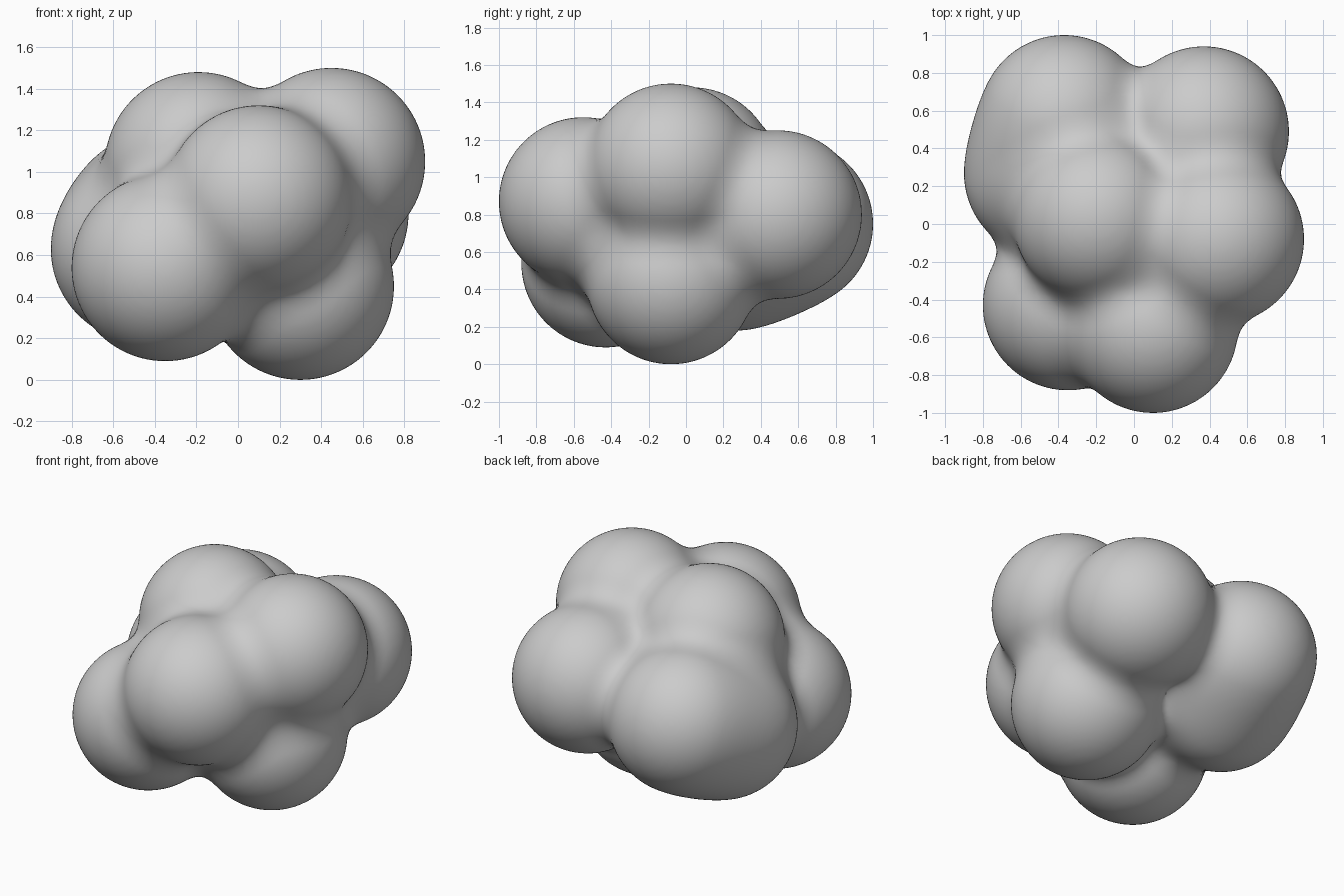
import bpy, bmesh
from mathutils import Vector, Matrix

if "Cube" in bpy.data.objects:
    bpy.data.objects.remove(bpy.data.objects["Cube"])

R = 0.45        # every lobe has the same radius
BLEND = 0.15    # width of the soft fillet between lobes
LOBES = [Vector(c) for c in (
    (0.10, -0.55, 0.87),    # front
    (-0.35, -0.43, 0.54),   # front left
    (0.45, -0.08, 1.05),    # upper right
    (0.30, -0.08, 0.45),    # bottom
    (-0.19, 0.03, 1.03),    # upper left
    (0.37, 0.49, 0.80),     # back right
    (-0.37, 0.55, 0.75),    # back left
    (-0.45, 0.27, 0.63),    # left
)]


def blended_distance(p):
    """Smooth-union distance to all lobes, with its gradient."""
    dist, grad = None, None
    for c in LOBES:
        v = p - c
        length = v.length
        d, g = length - R, v / max(length, 1e-6)
        if dist is None:
            dist, grad = d, g
            continue
        h = min(max(0.5 + 0.5 * (d - dist) / BLEND, 0.0), 1.0)
        dist = d + (dist - d) * h - BLEND * h * (1 - h)
        grad = g.lerp(grad, h)
    return dist, grad


def settle(bm, steps):
    """Pull vertices onto the blended surface."""
    for v in bm.verts:
        for _ in range(steps):
            d, g = blended_distance(v.co)
            if abs(d) < 1e-4:
                break
            v.co -= g * (d / max(g.length_squared, 0.2))


# overlapping spheres fused into one skin
bm = bmesh.new()
for c in LOBES:
    bmesh.ops.create_icosphere(bm, subdivisions=4, radius=R + 0.02,
                               matrix=Matrix.Translation(c))
mesh = bpy.data.meshes.new("lumpy_blob")
bm.to_mesh(mesh)
bm.free()
blob = bpy.data.objects.new("lumpy_blob", mesh)
bpy.context.collection.objects.link(blob)
bpy.context.view_layer.objects.active = blob
blob.select_set(True)
remesh = blob.modifiers.new("fuse", 'REMESH')
remesh.mode = 'VOXEL'
remesh.voxel_size = 0.028
bpy.ops.object.modifier_apply(modifier=remesh.name)

# soft fillets where the lobes meet
bm = bmesh.new()
bm.from_mesh(blob.data)
for steps in (4, 4):
    bmesh.ops.smooth_vert(bm, verts=bm.verts, factor=0.5,
                          use_axis_x=True, use_axis_y=True, use_axis_z=True)
    settle(bm, steps)
bm.to_mesh(blob.data)
bm.free()
bpy.ops.object.shade_smooth()
